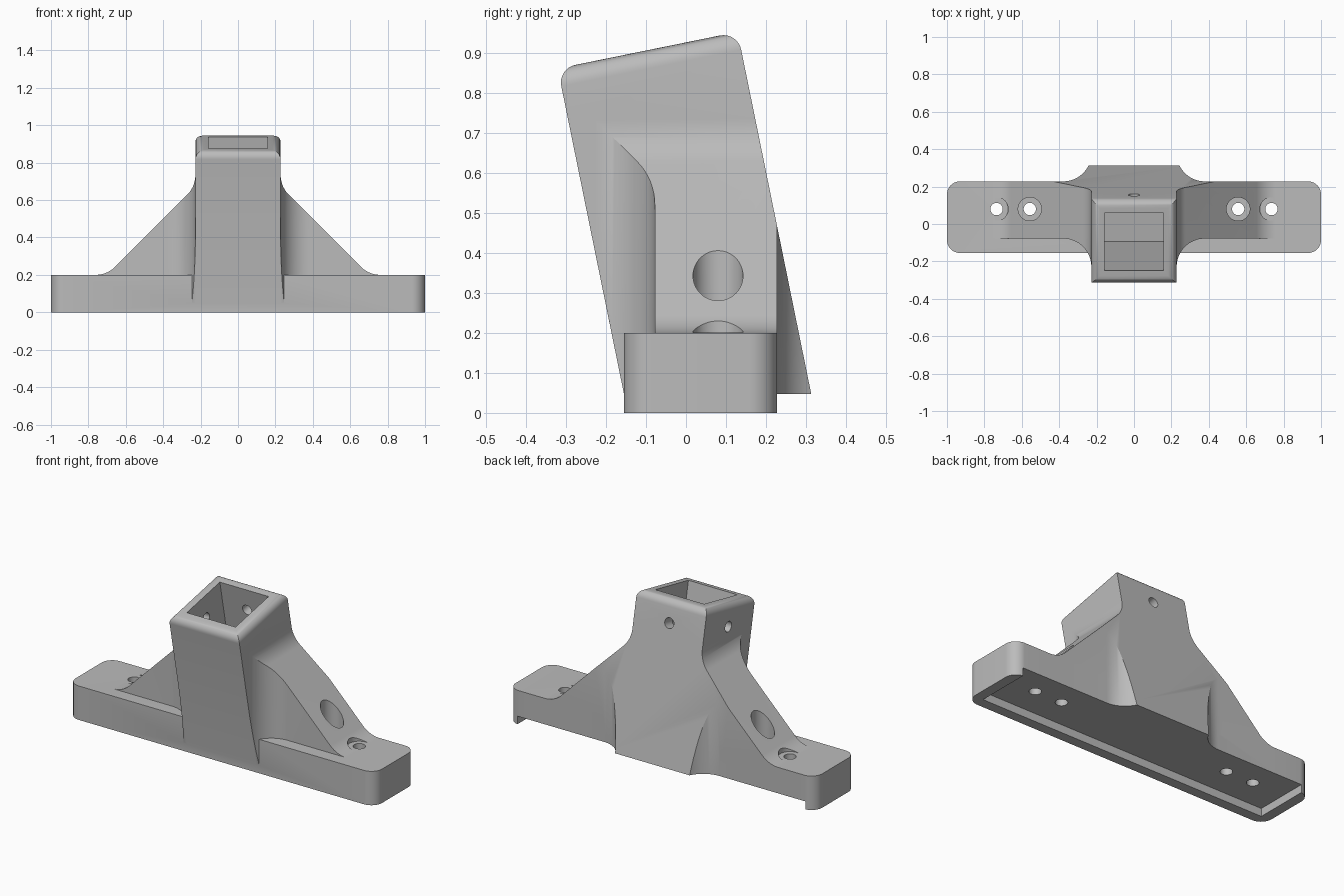
import bpy, bmesh, math
from mathutils import Matrix, Vector

if "Cube" in bpy.data.objects:
    bpy.data.objects.remove(bpy.data.objects["Cube"])

grey = bpy.data.materials.new("plain_grey")
grey.diffuse_color = (0.50, 0.50, 0.50, 1)
grey.use_nodes = True
grey.node_tree.nodes["Principled BSDF"].inputs["Base Color"].default_value = grey.diffuse_color

SLOPE = 0.2035                    # lean of the socket post
TILT = math.atan(SLOPE)
HALF = 0.228                      # half width of the post
BACK, FRONT, WEB_FRONT = 0.228, -0.155, -0.078
R = 0.15                          # blend radius
HOLE_Y = 0.08


def finish(name, bm):
    bmesh.ops.recalc_face_normals(bm, faces=bm.faces)
    me = bpy.data.meshes.new(name)
    bm.to_mesh(me)
    bm.free()
    me.materials.append(grey)
    ob = bpy.data.objects.new(name, me)
    bpy.context.collection.objects.link(ob)
    return ob


def prism(name, pts, axis, lo, hi, bevel_top=0):
    """Extrude a 2D outline along an axis; x uses (y,z), y uses (x,z), z uses (x,y)."""
    put = {"x": lambda a, b, t: (t, a, b),
           "y": lambda a, b, t: (a, t, b),
           "z": lambda a, b, t: (a, b, t)}[axis]
    bm = bmesh.new()
    face = bm.faces.new([bm.verts.new(put(a, b, lo)) for a, b in pts])
    ext = bmesh.ops.extrude_face_region(bm, geom=[face])["geom"]
    move = Vector(put(0, 0, hi - lo))
    bmesh.ops.translate(bm, vec=move, verts=[v for v in ext if isinstance(v, bmesh.types.BMVert)])
    if bevel_top:
        bmesh.ops.recalc_face_normals(bm, faces=bm.faces)
        edges = [e for e in bm.edges if all(v.co.z > 0.5 for v in e.verts)]
        bmesh.ops.bevel(bm, geom=edges, offset=bevel_top, segments=8, profile=0.5, affect='EDGES')
    return finish(name, bm)


def box(name, lo, hi, matrix=Matrix()):
    bm = bmesh.new()
    size = Vector(hi) - Vector(lo)
    mid = (Vector(hi) + Vector(lo)) / 2
    bmesh.ops.create_cube(bm, size=1, matrix=matrix @ Matrix.Translation(mid) @ Matrix.Diagonal((*size, 1)))
    return finish(name, bm)


def rod(name, p, q, r):
    p, q = Vector(p), Vector(q)
    m = Matrix.Translation((p + q) / 2) @ (q - p).to_track_quat('Z', 'Y').to_matrix().to_4x4()
    bm = bmesh.new()
    bmesh.ops.create_cone(bm, cap_ends=True, segments=48, radius1=r, radius2=r,
                          depth=(q - p).length, matrix=m)
    return finish(name, bm)


def arc(cx, cy, r, a0, a1, n=16):
    return [(cx + r * math.cos(math.radians(a0 + (a1 - a0) * i / n)),
             cy + r * math.sin(math.radians(a0 + (a1 - a0) * i / n))) for i in range(n + 1)]


def mirrored(right):
    return right + [(-a, b) for a, b in reversed(right)]


def combine(target, tool, op):
    mod = target.modifiers.new("cut", 'BOOLEAN')
    mod.operation, mod.object, mod.solver = op, tool, 'EXACT'
    bpy.context.view_layer.objects.active = target
    bpy.ops.object.modifier_apply(modifier=mod.name)
    bpy.data.objects.remove(tool)


def lean(y, z):
    """y of a leaning face at height z, given its y at the post's foot."""
    return y - SLOPE * (z - 0.047)


# Base plate with rounded corners
bracket = prism("post_bracket", mirrored(arc(0.93, FRONT + 0.07, 0.07, -90, 0)
                + arc(0.93, BACK - 0.07, 0.07, 0, 90)), "z", 0, 0.2)

# Side webs: plan outline with blends into the post
web = prism("side_webs", mirrored([(HALF - 0.03, -0.4), (HALF, -0.4)]
            + arc(HALF + R, WEB_FRONT - R, R, 180, 90)
            + [(0.9, WEB_FRONT), (0.9, BACK)]
            + arc(HALF + R, BACK + R, R, 270, 180)
            + [(HALF, 0.5), (HALF - 0.03, 0.5)]), "z", 0.01, 0.8)
# Sloping side profile, blended at the post and at the base
k = R * math.tan(math.radians(22.5))
profile = prism("web_profile", mirrored([(0.7 + k, -0.1), (0.7 + k, 0.2)]
                + arc(0.7 + k, 0.2 + R, R, 270, 225)
                + arc(HALF + R, 0.9 - HALF + k, R, 225, 180)), "y", -0.6, 0.6)
combine(web, profile, 'INTERSECT')
# Keep the webs between the leaning front and back planes
clip = prism("lean_planes", [(lean(FRONT, -0.1), -0.1), (lean(0.313, -0.1), -0.1),
             (lean(0.313, 1), 1), (lean(FRONT, 1), 1)], "x", -1.2, 1.2)
combine(web, clip, 'INTERSECT')

# Leaning post with rounded top edges
post = prism("post", [(lean(FRONT, 0.01), 0.01), (lean(0.313, 0.01), 0.01),
             (0.1288, 0.952), (-0.3206, 0.8606)], "x", -HALF, HALF, bevel_top=0.045)
combine(web, post, 'UNION')
combine(bracket, web, 'UNION')

# Underside recess, open at the back
combine(bracket, box("recess", (-0.94, FRONT + 0.06, -0.1), (0.94, 0.6, 0.047)), 'DIFFERENCE')

# Square socket along the leaning axis
frame = Matrix.Translation((0, -0.0959, 0.9063)) @ Matrix.Rotation(TILT, 4, 'X')
combine(bracket, box("socket", (-0.159, -0.157, -0.777), (0.159, 0.157, 0.2), frame), 'DIFFERENCE')

# Set screw holes through the back and left walls
for end in ((0, 0.4, -0.135), (-0.4, 0, -0.135)):
    combine(bracket, rod("screw_hole", frame @ Vector((0, 0, -0.135)), frame @ Vector(end), 0.03), 'DIFFERENCE')

# Mounting holes and their counterbores
for s in (-1, 1):
    for x in (0.557, 0.735):
        combine(bracket, rod("mount_hole", (s * x, HOLE_Y, -0.1), (s * x, HOLE_Y, 0.6), 0.033), 'DIFFERENCE')
        combine(bracket, rod("counterbore", (s * x, HOLE_Y, 0.201), (s * x, HOLE_Y, 0.6), 0.0625), 'DIFFERENCE')

# Smooth curved faces, keep real edges sharp
bpy.ops.object.select_all(action='DESELECT')
bracket.select_set(True)
bpy.context.view_layer.objects.active = bracket
bpy.ops.object.shade_smooth_by_angle(angle=math.radians(25))
